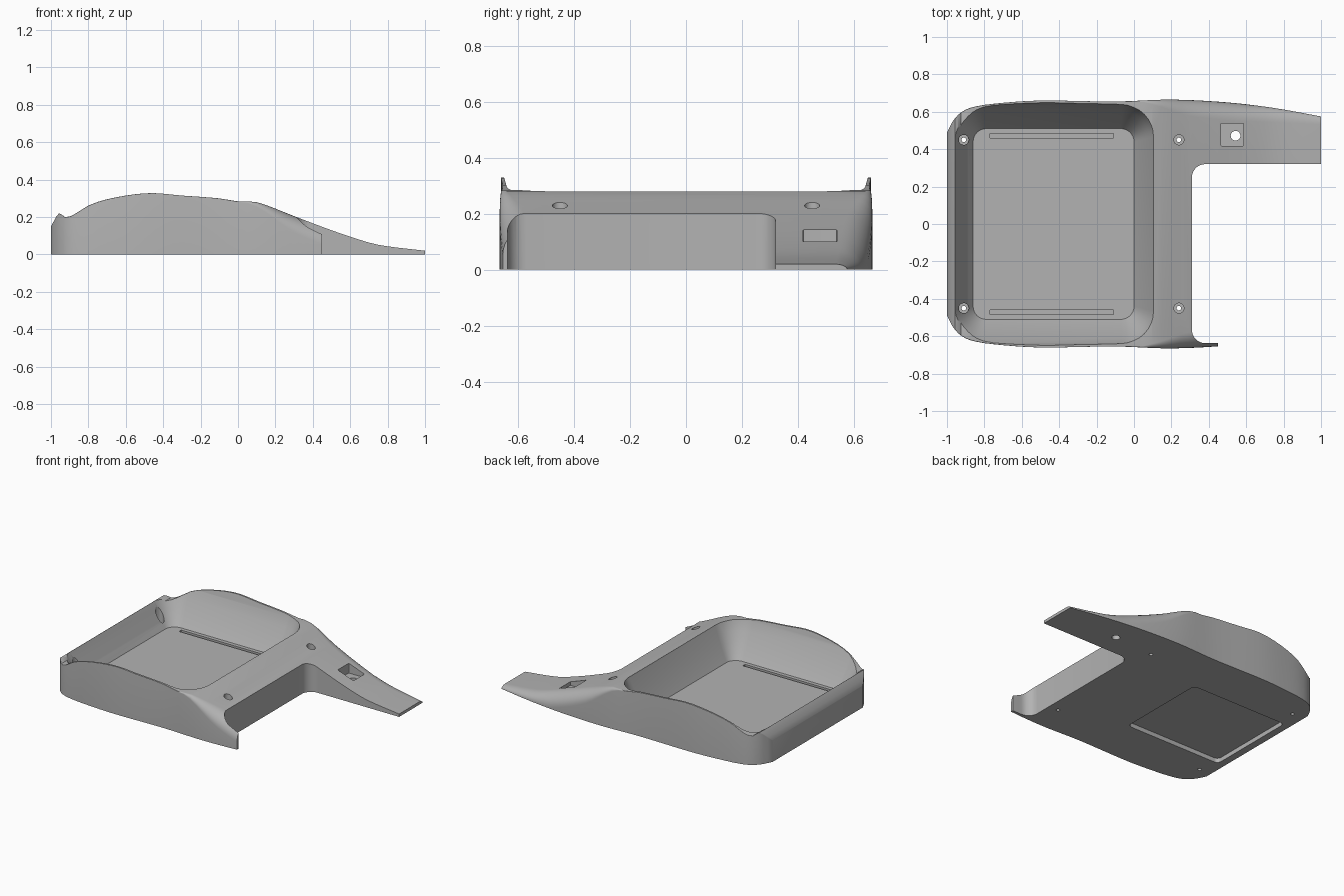
import bpy, bmesh, math

cube = bpy.data.objects.get("Cube")
if cube:
    bpy.data.objects.remove(cube, do_unlink=True)

grey = bpy.data.materials.new("shell_grey")
grey.use_nodes = True
grey.diffuse_color = (0.45, 0.45, 0.45, 1)
grey.node_tree.nodes["Principled BSDF"].inputs["Base Color"].default_value = (0.45, 0.45, 0.45, 1)


def curve(points, x):
    """Smooth interpolation through (x, value) points."""
    n = len(points)
    slope = lambda i: ((points[min(i + 1, n - 1)][1] - points[max(i - 1, 0)][1])
                       / (points[min(i + 1, n - 1)][0] - points[max(i - 1, 0)][0]))
    for i in range(n - 1):
        (x0, a), (x1, b) = points[i], points[i + 1]
        if x <= x1:
            d = x1 - x0
            t = (x - x0) / d
            s = t * t * (3 - 2 * t)
            return (a + (b - a) * s + slope(i) * d * t * (1 - t) ** 2
                    - slope(i + 1) * d * t * t * (1 - t))
    return points[-1][1]


def loft(name, rings):
    """Closed solid through rings of equal vertex count."""
    bm = bmesh.new()
    loops = [[bm.verts.new(p) for p in ring] for ring in rings]
    for a, b in zip(loops, loops[1:]):
        for i in range(len(a)):
            j = (i + 1) % len(a)
            bm.faces.new((a[i], a[j], b[j], b[i]))
    bm.faces.new(loops[0])
    bm.faces.new(loops[-1])
    bmesh.ops.recalc_face_normals(bm, faces=bm.faces)
    mesh = bpy.data.meshes.new(name)
    bm.to_mesh(mesh)
    bm.free()
    ob = bpy.data.objects.new(name, mesh)
    bpy.context.collection.objects.link(ob)
    ob.data.materials.append(grey)
    return ob


def arc(cx, cy, r, start, end, steps=8):
    angles = [math.radians(start + (end - start) * i / steps) for i in range(steps + 1)]
    return [(cx + r * math.cos(a), cy + r * math.sin(a)) for a in angles]


def round_rect(x0, x1, y0, y1, r):
    return (arc(x1 - r, y1 - r, r, 0, 90) + arc(x0 + r, y1 - r, r, 90, 180)
            + arc(x0 + r, y0 + r, r, 180, 270) + arc(x1 - r, y0 + r, r, 270, 360))


def prism(name, outline, z0, z1):
    return loft(name, [[(x, y, z) for x, y in outline] for z in (z0, z1)])


def cut(target, cutter):
    mod = target.modifiers.new(cutter.name, "BOOLEAN")
    mod.operation = "DIFFERENCE"
    mod.solver = "EXACT"
    mod.object = cutter
    bpy.context.view_layer.objects.active = target
    bpy.ops.object.modifier_apply(modifier=mod.name)
    bpy.data.objects.remove(cutter, do_unlink=True)


# Shell: lengthwise height, half width and edge rounding
height = [(-1, .15), (-.957, .22), (-.925, .2), (-.88, .212), (-.8, .262), (-.68, .3),
          (-.48, .328), (-.3, .315), (-.1, .3), (0, .284), (.1, .28), (.3, .205),
          (.45, .148), (.6, .095), (.75, .052), (1, .02)]
width = [(-1, .49), (-.965, .555), (-.92, .6), (-.85, .628), (-.7, .648), (-.5, .66),
         (-.1, .655), (.2, .665), (.5, .65), (.75, .62), (1, .575)]
rounding = [(-1, .004), (.02, .004), (.12, .03), (.3, .085), (.6, .09), (1, .045)]

stations = sorted({-1, -.985, -.97, -.957, -.94, -.925, -.9, -.88, .1}
                  | {round(-.85 + .05 * i, 3) for i in range(38)})
sections = []
for x in stations:
    h, w, r = curve(height, x), curve(width, x), curve(rounding, x)
    rz = min(r, h * .95)
    edge = [(w - r + c * r, h - rz + s * rz) for c, s in arc(0, 0, 1, 0, 90)]
    half = [(w, 0)] + edge
    sections.append([(x, y, z) for y, z in half] + [(x, -y, z) for y, z in reversed(half)])
shell = loft("tray_shell", sections)

# Tray basin with sloping walls
basin = []
for z, t in ((.06, 0), (.1, .22), (.16, .5), (.22, .77), (.28, 1), (.35, 1.16)):
    y = .51 + .125 * t
    outline = round_rect(-.86 - .125 * t, .105 * t, -y, y, .07 + .1 * t)
    basin.append([(px, py, z) for px, py in outline])
cut(shell, loft("basin_cutter", basin))

# Side notch that leaves the long arm and the thin fin
notch = ([(1.2, .32), (1.2, -.9), (.45, -.9), (.45, -.637)]
         + arc(.38, -.567, .07, 270, 180) + arc(.38, .25, .07, 180, 90))
cut(shell, prism("notch_cutter", notch, -.1, .5))

# Floor grooves and screw holes on both sides
for side in (-1, 1):
    y = .472 * side
    cut(shell, prism("groove_cutter", round_rect(-.77, -.11, y - .012, y + .012, .003), .045, .1))
    for x, seat in ((-.91, .07), (.24, .19)):
        cut(shell, prism("screw_head_cutter", arc(x, .45 * side, .027, 0, 345, 23), seat, .5))
        cut(shell, prism("screw_cutter", arc(x, .45 * side, .012, 0, 345, 23), -.1, .3))

# Arm recess with its through hole
cut(shell, prism("recess_cutter", round_rect(.465, .585, .418, .538, .003), .075, .4))
cut(shell, prism("arm_hole_cutter", arc(.543, .472, .026, 0, 345, 23), -.1, .3))

# Shallow underside panel recess
cut(shell, prism("panel_cutter", round_rect(-.95, -.22, -.32, .32, .03), -.1, .03))

bpy.ops.object.select_all(action="DESELECT")
shell.select_set(True)
bpy.context.view_layer.objects.active = shell
bpy.ops.object.shade_smooth_by_angle(angle=math.radians(30))
